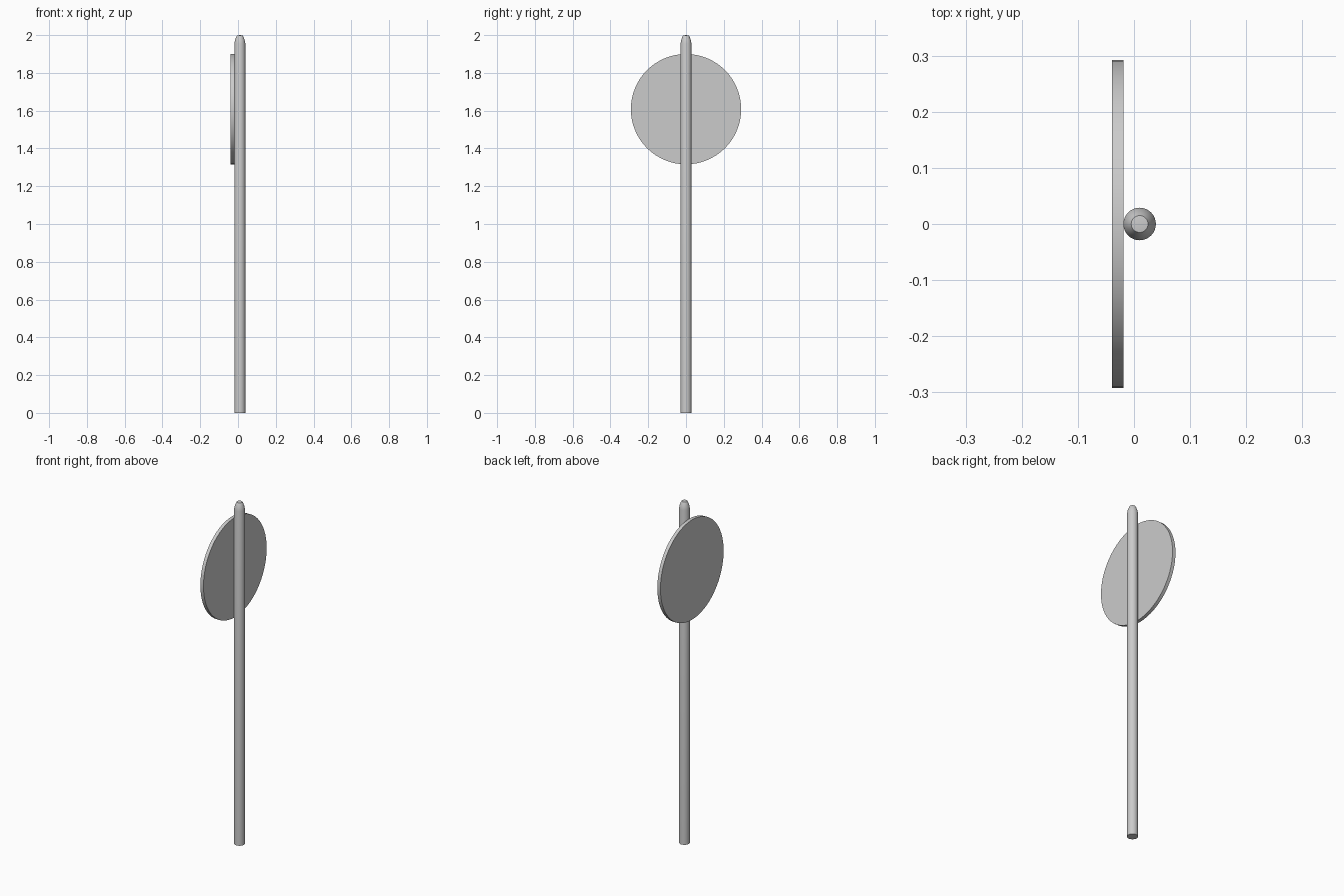
import bpy, bmesh, math
from mathutils import Matrix

if "Cube" in bpy.data.objects:
    bpy.data.objects.remove(bpy.data.objects["Cube"])


def add_object(name, bm):
    bmesh.ops.recalc_face_normals(bm, faces=bm.faces)
    mesh = bpy.data.meshes.new(name)
    bm.to_mesh(mesh)
    bm.free()
    obj = bpy.data.objects.new(name, mesh)
    bpy.context.collection.objects.link(obj)
    bpy.ops.object.select_all(action='DESELECT')
    obj.select_set(True)
    bpy.context.view_layer.objects.active = obj
    bpy.ops.object.shade_smooth_by_angle(angle=math.radians(35))
    return obj


def lathe(name, profile, x, sides=32):
    bm = bmesh.new()
    verts = [bm.verts.new((r, 0, z)) for r, z in profile]
    edges = [bm.edges.new(pair) for pair in zip(verts, verts[1:])]
    bmesh.ops.spin(bm, geom=verts + edges, cent=(0, 0, 0), axis=(0, 0, 1),
                   angle=math.tau, steps=sides, use_merge=True)
    bmesh.ops.remove_doubles(bm, verts=bm.verts, dist=1e-5)
    obj = add_object(name, bm)
    obj.location.x = x
    return obj


# Round post with a tapered, softened tip
lathe("post", [(0, 0), (0.029, 0), (0.029, 1.955), (0.026, 1.972),
               (0.020, 1.989), (0.015, 1.998), (0, 2.0)], 0.01)

# Thin round sign plate mounted on the left side of the post
bm = bmesh.new()
bmesh.ops.create_cone(bm, cap_ends=True, segments=64, radius1=0.292,
                      radius2=0.292, depth=0.02,
                      matrix=Matrix.Rotation(math.pi / 2, 4, 'Y'))
plate = add_object("sign_plate", bm)
plate.location = (-0.029, 0, 1.608)
